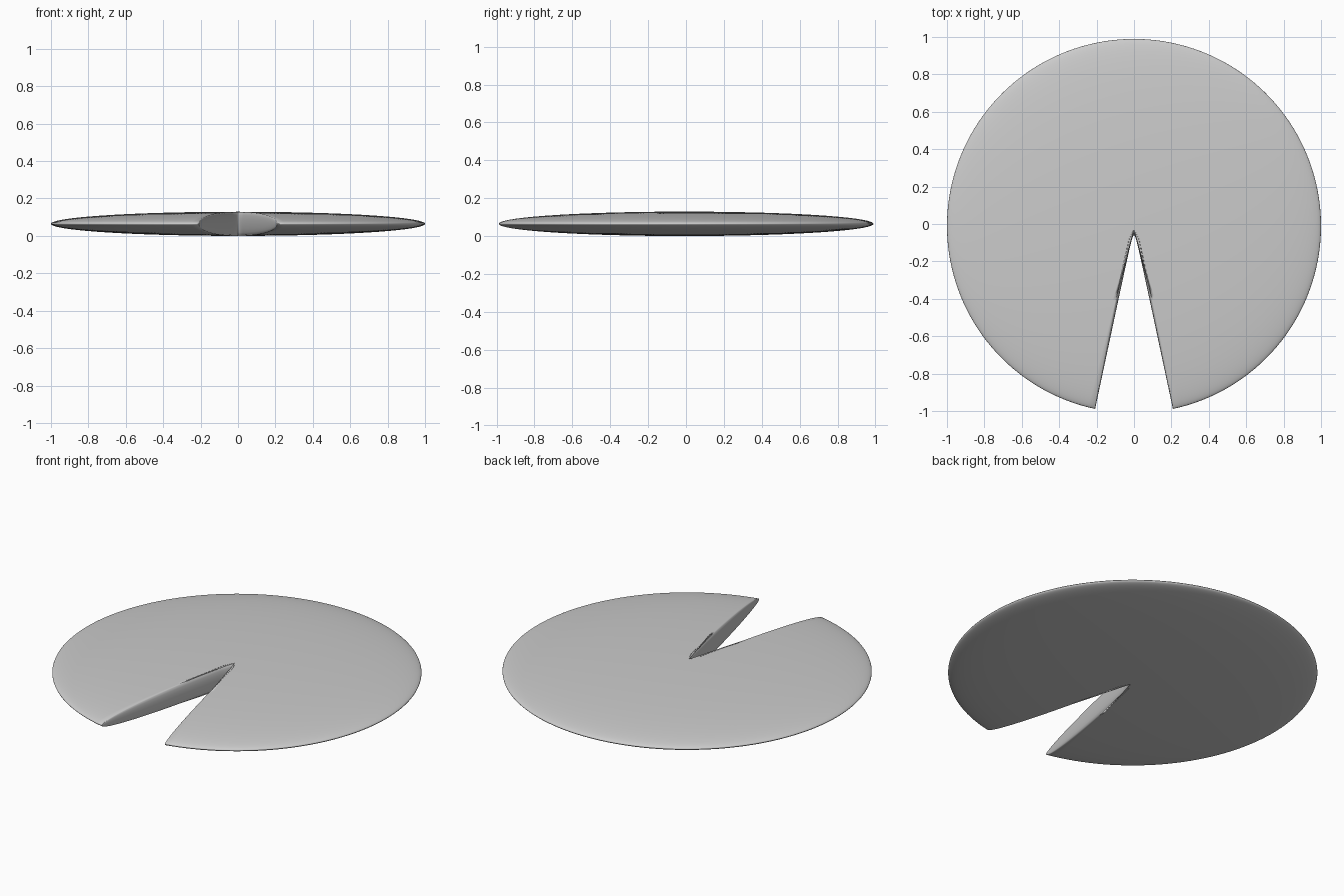
import bpy, bmesh, math

if "Cube" in bpy.data.objects:
    bpy.data.objects.remove(bpy.data.objects["Cube"])

CY, H = -0.0105, 0.0645         # disc centre and half thickness
HALF = math.radians(12)         # half angle of the notch
TIP_MID, TIP_TOP = 0.05, 0.02   # notch tip distance from the centre
N_RAD, N_ANG, N_WALL = 48, 144, 8


def height(x, y):
    """Lens half thickness at a point measured from the disc centre."""
    return H * math.sqrt(max(0.0, 1 - x * x - y * y))


def notch_edge(s, tip, bulge):
    """Right arm of the V-shaped notch with a softly rounded tip."""
    end = math.cos(HALF)
    y = tip + s * (end - tip)
    slope = math.sin(HALF) / math.sqrt(end ** 2 - tip ** 2)
    x = slope * math.sqrt(max(0.0, y * y - tip * tip))
    return x + bulge * math.sqrt(max(0.0, 1 - s * s)) * min(1, s / 0.06), -y


def ring(s):
    """Closed section: top sweep, right wall, bottom sweep, left wall."""
    tx, ty = notch_edge(s, TIP_TOP, 0.014)
    mx, my = notch_edge(s, TIP_MID, 0)
    top = [(-tx, ty)]
    for i in range(1, N_ANG):
        a = -math.pi / 2 - HALF - (2 * math.pi - 2 * HALF) * i / N_ANG
        top.append((s * math.cos(a), -TIP_TOP * (1 - s) + s * math.sin(a)))
    top.append((tx, ty))
    upper = [(x, y, height(x, y)) for x, y in top]
    lower = [(x, y, -z) for x, y, z in reversed(upper)]
    wall = []
    for j in range(1, N_WALL):
        p = math.pi * j / N_WALL
        k = math.sin(p)
        wall.append((tx + (mx - tx) * k, ty + (my - ty) * k, height(tx, ty) * math.cos(p)))
    other = [(-x, y, z) for x, y, z in reversed(wall)]
    return upper + wall + lower + other


# Lens-shaped disc with a wedge notch
bm = bmesh.new()
rings = []
for i in range(N_RAD + 1):
    s = (1 - math.cos(math.pi * i / N_RAD)) / 2
    rings.append([bm.verts.new((x, y + CY, z + H)) for x, y, z in ring(s)])
for a, b in zip(rings, rings[1:]):
    n = len(a)
    for k in range(n):
        bm.faces.new((a[k], a[(k + 1) % n], b[(k + 1) % n], b[k]))
bmesh.ops.remove_doubles(bm, verts=bm.verts, dist=1e-5)
bmesh.ops.recalc_face_normals(bm, faces=bm.faces)
for f in bm.faces:
    f.smooth = True
mesh = bpy.data.meshes.new("notched_disc")
bm.to_mesh(mesh)
bm.free()
disc = bpy.data.objects.new("notched_disc", mesh)
bpy.context.collection.objects.link(disc)
